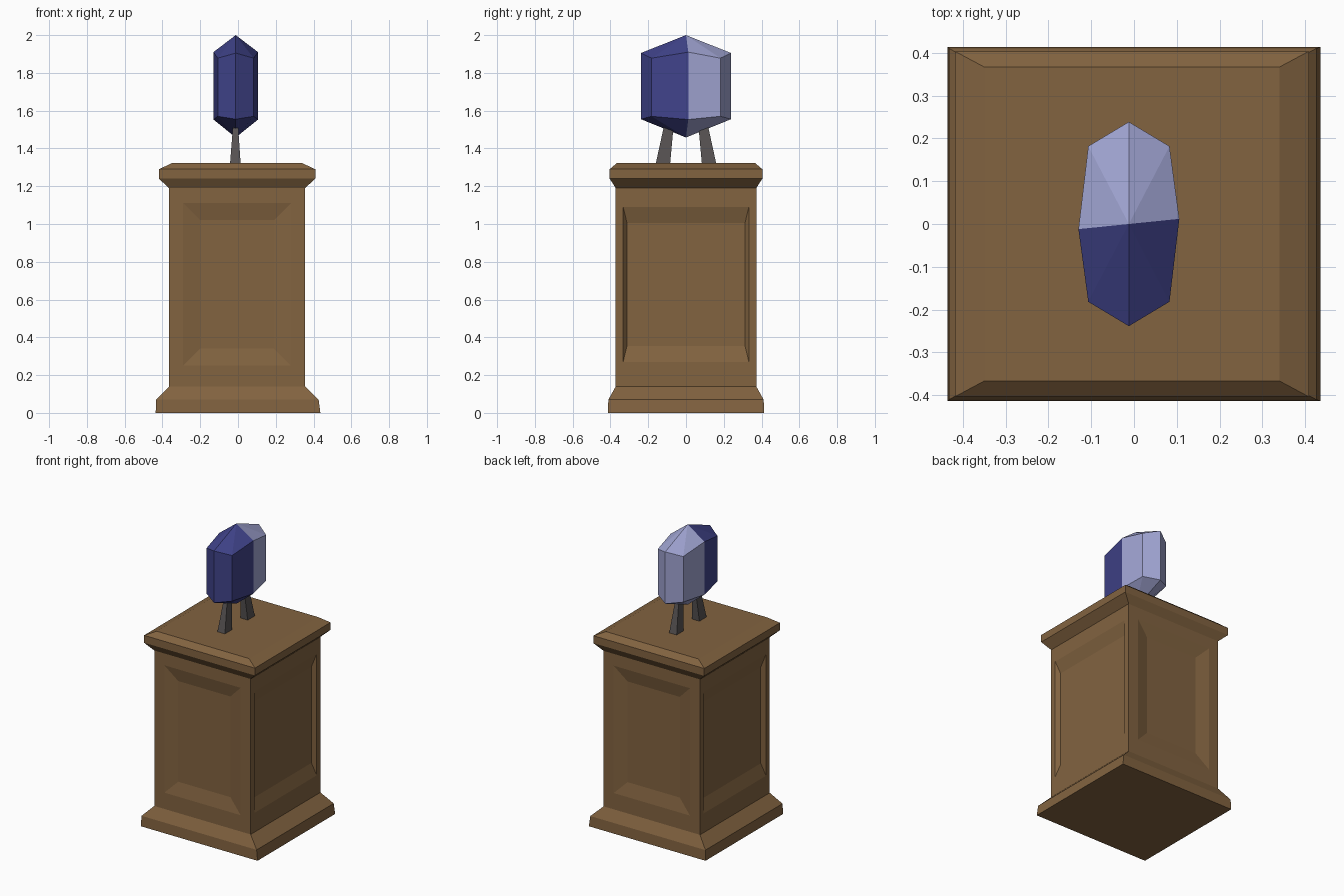
import bpy, bmesh
from mathutils import Vector

if "Cube" in bpy.data.objects:
    bpy.data.objects.remove(bpy.data.objects["Cube"])


def material(name, r, g, b):
    def lin(c):
        c /= 255
        return c / 12.92 if c <= 0.04045 else ((c + 0.055) / 1.055) ** 2.4
    m = bpy.data.materials.new(name)
    m.diffuse_color = (lin(r), lin(g), lin(b), 1)
    m.use_nodes = True
    m.node_tree.nodes["Principled BSDF"].inputs["Base Color"].default_value = m.diffuse_color
    return m


WOOD = material("brown wood", 130, 99, 64)
METAL = material("dark grey metal", 88, 84, 84)
BLUE = material("deep blue", 64, 67, 138)
LAVENDER = material("pale lavender", 160, 164, 210)


def finish(name, bm, *mats):
    bmesh.ops.remove_doubles(bm, verts=bm.verts, dist=1e-5)
    bmesh.ops.recalc_face_normals(bm, faces=bm.faces)
    me = bpy.data.meshes.new(name)
    bm.to_mesh(me)
    bm.free()
    for m in mats:
        me.materials.append(m)
    ob = bpy.data.objects.new(name, me)
    bpy.context.collection.objects.link(ob)
    return ob


def bridge(bm, rings):
    """Join successive rings of points with quads; returns the vertex rings."""
    vr = [[bm.verts.new(p) for p in ring] for ring in rings]
    for a, b in zip(vr, vr[1:]):
        n = len(a)
        for i in range(n):
            bm.faces.new((a[i], a[(i + 1) % n], b[(i + 1) % n], b[i]))
    return vr


def rect(cx, cy, hx, hy, z):
    return [(cx + sx * hx, cy + sy * hy, z) for sx, sy in ((-1, -1), (1, -1), (1, 1), (-1, 1))]


def loft(name, rings, mat):
    bm = bmesh.new()
    vr = bridge(bm, rings)
    bm.faces.new(vr[0])
    bm.faces.new(vr[-1])
    return finish(name, bm, mat)


CX = -0.005          # slight sideways offset of the upper pedestal
HX, HY = 0.36, 0.372  # half sizes of the shaft
Z0, Z1 = 0.14, 1.19

# Flared foot
loft("pedestal_foot", [rect(0, 0, 0.436, 0.414, 0), rect(-0.003, 0, 0.43, 0.411, 0.07),
                       rect(CX, 0, HX, HY, Z0)], WOOD)

# Moulded cap
loft("pedestal_cap", [rect(CX, 0, HX, HY, Z1), rect(CX, 0, 0.414, 0.404, 1.24),
                      rect(CX, 0, 0.414, 0.404, 1.29), rect(CX, 0, 0.345, 0.367, 1.322)], WOOD)

# Shaft with a sunken bevelled panel on each of the four sides
bm = bmesh.new()
for axis in (0, 1):
    for sign in (-1, 1):
        if axis == 0:   # left and right sides
            steps = [(HY, Z0, Z1, 0), (0.333, 0.27, 1.09, 0), (0.312, 0.355, 1.005, 0.025)]
        else:           # front and back sides
            steps = [(HX, Z0, Z1, 0), (0.285, 0.25, 1.11, 0), (0.195, 0.34, 1.02, 0.02)]
        rings = []
        for w, lo, hi, depth in steps:
            ring = []
            for u, z in ((-w, lo), (w, lo), (w, hi), (-w, hi)):
                if axis == 0:
                    ring.append((CX + sign * (HX - depth), u, z))
                else:
                    ring.append((CX + u, sign * (HY - depth), z))
            rings.append(ring)
        bm.faces.new(bridge(bm, rings)[-1])
finish("pedestal_shaft", bm, WOOD)

# Two tapered legs holding the gem
for name, s in (("front_leg", -1), ("back_leg", 1)):
    loft(name, [rect(-0.014, s * 0.122, 0.028, 0.038, 1.32),
                rect(-0.013, s * 0.088, 0.012, 0.024, 1.54)], METAL)

# Eight-sided gem: pointed top and bottom, front half blue, back half pale
plan = [(0, 0.239, 1.905, 1.555), (0.095, 0.182, 1.878, 1.57), (0.118, 0.012, 1.91, 1.553),
        (0.095, -0.182, 1.878, 1.57)]
plan += [(-x, -y, t, b) for x, y, t, b in plan]
GX = -0.012
bm = bmesh.new()
low, top = bridge(bm, [[(GX + x, y, b) for x, y, t, b in plan], [(GX + x, y, t) for x, y, t, b in plan]])
for ring, z in ((low, 1.458), (top, 2.0)):
    tip = bm.verts.new((GX, 0, z))
    for i in range(8):
        bm.faces.new((ring[i], ring[(i + 1) % 8], tip))
for f in bm.faces:
    f.material_index = 1 if f.calc_center_median().y > 0 else 0
finish("gem", bm, BLUE, LAVENDER)
